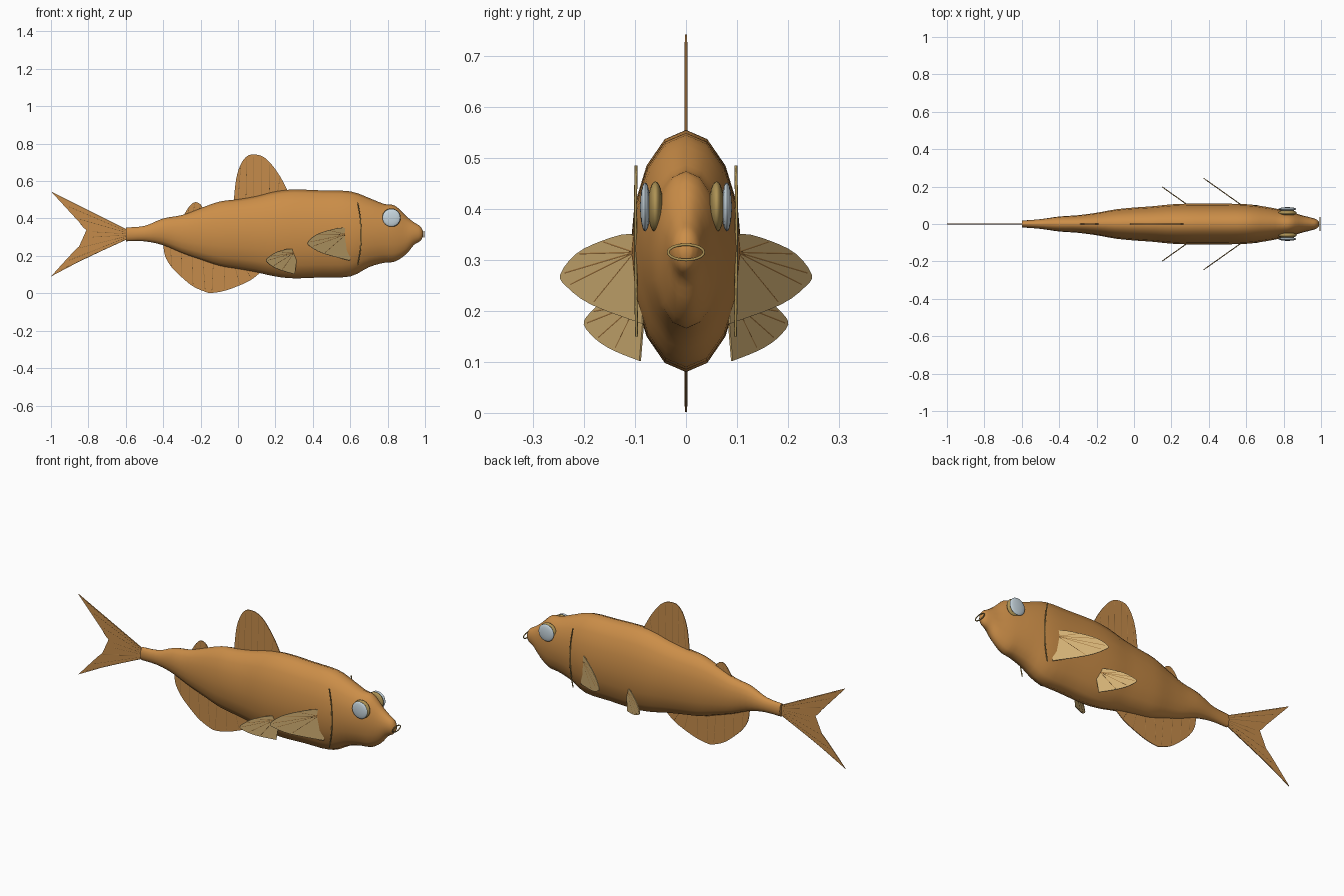
import bpy, bmesh, math
from mathutils import Vector

if "Cube" in bpy.data.objects:
    bpy.data.objects.remove(bpy.data.objects["Cube"])


def material(name, rgb):
    m = bpy.data.materials.new(name)
    m.diffuse_color = (*rgb, 1)
    m.use_nodes = True
    m.node_tree.nodes["Principled BSDF"].inputs["Base Color"].default_value = m.diffuse_color
    return m


SKIN = material("orange brown skin", (0.60, 0.27, 0.065))
FIN = material("fin orange", (0.56, 0.26, 0.07))
PALE = material("pale tan fin", (0.66, 0.45, 0.18))
RAY = material("brown fin ray", (0.36, 0.18, 0.05))
GOLD = material("olive gold", (0.42, 0.29, 0.09))
EYE = material("pale blue eye", (0.58, 0.68, 0.74))


def smooth_path(pts, n=4):
    """Catmull-Rom samples through a short list of points."""
    pts = [Vector(p) for p in pts]
    out = []
    for i in range(len(pts) - 1):
        a, b, c, d = pts[max(i - 1, 0)], pts[i], pts[i + 1], pts[min(i + 2, len(pts) - 1)]
        for k in range(n):
            t = k / n
            out.append(0.5 * (2 * b + (c - a) * t + (2 * a - 5 * b + 4 * c - d) * t * t
                              + (3 * b - a - 3 * c + d) * t ** 3))
    return out + [pts[-1]]


def add_mesh(name, bm, mat, smooth=None):
    bmesh.ops.recalc_face_normals(bm, faces=bm.faces[:])
    me = bpy.data.meshes.new(name)
    bm.to_mesh(me)
    bm.free()
    me.materials.append(mat)
    ob = bpy.data.objects.new(name, me)
    bpy.context.collection.objects.link(ob)
    if smooth:
        bpy.ops.object.select_all(action='DESELECT')
        ob.select_set(True)
        bpy.context.view_layer.objects.active = ob
        bpy.ops.object.shade_smooth_by_angle(angle=math.radians(smooth))
    return ob


def tubes(name, paths, mat, radius=0.003, cyclic=False):
    cu = bpy.data.curves.new(name, 'CURVE')
    cu.dimensions = '3D'
    cu.bevel_depth, cu.bevel_resolution = radius, 1
    cu.use_fill_caps = True
    for path in paths:
        sp = cu.splines.new('POLY')
        sp.points.add(len(path) - 1)
        sp.use_cyclic_u = cyclic
        for p, co in zip(sp.points, path):
            p.co = (*co, 1)
    cu.materials.append(mat)
    ob = bpy.data.objects.new(name, cu)
    bpy.context.collection.objects.link(ob)


def fin(name, outline, mat, root_a, root_b, tips, place, ray_mat=RAY):
    """Thin plate from a 2D outline, with rays running from the root line to the tips."""
    bm = bmesh.new()
    bm.faces.new([bm.verts.new(place(p)) for p in outline])
    bmesh.ops.triangulate(bm, faces=bm.faces[:])
    ob = add_mesh(name, bm, mat)
    mod = ob.modifiers.new("thickness", 'SOLIDIFY')
    mod.thickness, mod.offset = 0.004, 0
    a, b = Vector(root_a), Vector(root_b)
    rays = []
    for i, t in enumerate(tips):
        root = a.lerp(b, i / max(len(tips) - 1, 1))
        rays.append([place(root), place(root.lerp(Vector(t), 0.94))])
    tubes(name + "_rays", rays, ray_mat, 0.0028)


# Body: x, top z, bottom z, half width
stations = [
    (-0.60, 0.352, 0.278, 0.018), (-0.50, 0.360, 0.278, 0.026), (-0.40, 0.400, 0.257, 0.040),
    (-0.30, 0.418, 0.215, 0.047), (-0.20, 0.455, 0.180, 0.060), (-0.10, 0.490, 0.147, 0.078),
    (0.00, 0.503, 0.130, 0.088), (0.10, 0.520, 0.112, 0.095), (0.20, 0.545, 0.090, 0.105),
    (0.30, 0.555, 0.080, 0.109), (0.45, 0.550, 0.085, 0.109), (0.60, 0.545, 0.090, 0.106),
    (0.70, 0.510, 0.140, 0.093), (0.78, 0.478, 0.163, 0.078), (0.84, 0.468, 0.170, 0.064),
    (0.90, 0.412, 0.210, 0.046), (0.94, 0.380, 0.258, 0.036), (0.975, 0.358, 0.280, 0.025),
    (0.99, 0.330, 0.305, 0.010)]
SIDES = 16
bm = bmesh.new()
rings = []
for x, top, bot, w in smooth_path(stations, 3):
    ring = []
    for k in range(SIDES):
        a = 2 * math.pi * k / SIDES
        ring.append(bm.verts.new((x, w * math.sin(a),
                                  (top + bot) / 2 + (top - bot) / 2 * math.cos(a))))
    rings.append(ring)
for r, s in zip(rings, rings[1:]):
    for k in range(SIDES):
        j = (k + 1) % SIDES
        bm.faces.new((r[k], r[j], s[j], s[k]))
bm.faces.new(rings[0])
bm.faces.new(rings[-1])
add_mesh("body", bm, SKIN, 50)


def mid(p):
    return Vector((p[0], 0, p[1]))


# Dorsal fins
dorsal = [(-0.025, 0.47), (-0.01, 0.61), (0.015, 0.69), (0.048, 0.733), (0.085, 0.742),
          (0.128, 0.733), (0.17, 0.70), (0.225, 0.625), (0.275, 0.53)]
fin("dorsal_fin", smooth_path(dorsal), FIN, (0, 0.49), (0.21, 0.53), dorsal[2:8], mid)
small = [(-0.30, 0.40), (-0.26, 0.465), (-0.23, 0.487), (-0.20, 0.475), (-0.18, 0.44)]
fin("small_dorsal_fin", smooth_path(small), FIN, (-0.27, 0.42), (-0.21, 0.44), small[1:4], mid)

# Anal fin
anal = [(-0.40, 0.27), (-0.39, 0.20), (-0.355, 0.14), (-0.30, 0.085), (-0.24, 0.037),
        (-0.175, 0.008), (-0.14, 0.002), (-0.07, 0.014), (0.01, 0.043), (0.075, 0.075), (0.14, 0.13)]
fin("anal_fin", smooth_path(anal), FIN, (-0.36, 0.24), (0.04, 0.13), anal[2:10], mid)

# Forked tail
upper = smooth_path([(-1, 0.545), (-0.88, 0.42), (-0.825, 0.35), (-0.772, 0.315)])
lower = smooth_path([(-0.772, 0.315), (-0.85, 0.25), (-0.90, 0.20), (-1, 0.09)])
tail = ([Vector((-0.58, 0.335)), Vector((-0.60, 0.345)), Vector((-0.82, 0.455))] + upper
        + lower[1:] + [Vector((-0.82, 0.185)), Vector((-0.60, 0.285)), Vector((-0.58, 0.295))])
fin("tail_fin", tail, FIN, (-0.6, 0.34), (-0.6, 0.29),
    [(-0.97, 0.525), (-0.92, 0.47), (-0.86, 0.40), (-0.79, 0.33),
     (-0.79, 0.30), (-0.86, 0.24), (-0.92, 0.17), (-0.97, 0.115)], mid)

# Paired fins: outline in (y, z), swept backwards as y grows
pectoral = [(0.085, 0.325), (0.108, 0.351), (0.165, 0.337), (0.214, 0.312), (0.245, 0.272),
            (0.233, 0.248), (0.184, 0.212), (0.085, 0.175)]
pelvic = [(0.08, 0.22), (0.105, 0.238), (0.155, 0.223), (0.185, 0.198), (0.199, 0.174),
          (0.175, 0.144), (0.14, 0.122), (0.09, 0.102)]
for side, label in ((-1, "right"), (1, "left")):
    for name, outline, x0, root in (("pectoral_fin", pectoral, 0.572, (0.10, 0.315)),
                                    ("pelvic_fin", pelvic, 0.285, (0.095, 0.215))):
        def place(p):
            return Vector((x0 - (p[0] - 0.103) / 0.71, side * p[0], p[1]))
        fin(f"{label}_{name}", smooth_path(outline, 3), PALE, root, root, outline[2:7], place)

    # Eye: olive socket with a pale lens in front
    for name, y, ry, r, mat in (("eye_socket", 0.060, 0.015, 0.050, GOLD),
                                ("eye_lens", 0.080, 0.010, 0.048, EYE)):
        bm = bmesh.new()
        bmesh.ops.create_uvsphere(bm, u_segments=24, v_segments=12, radius=1)
        for v in bm.verts:
            v.co = (0.82 + v.co.x * r, side * (y + v.co.z * ry), 0.404 + v.co.y * r)
        add_mesh(f"{label}_{name}", bm, mat, 60)

    # Gill line
    arc = smooth_path([(0.64, 0.098 * side, 0.485), (0.654, 0.099 * side, 0.40),
                       (0.658, 0.099 * side, 0.31), (0.654, 0.098 * side, 0.23),
                       (0.64, 0.097 * side, 0.15)])
    tubes(f"{label}_gill_line", [arc], GOLD)

# Mouth ring
loop = [(0.994, 0.035 * math.cos(a), 0.315 + 0.015 * math.sin(a))
        for a in (2 * math.pi * k / 24 for k in range(24))]
tubes("mouth_ring", [loop], GOLD, 0.003, True)
